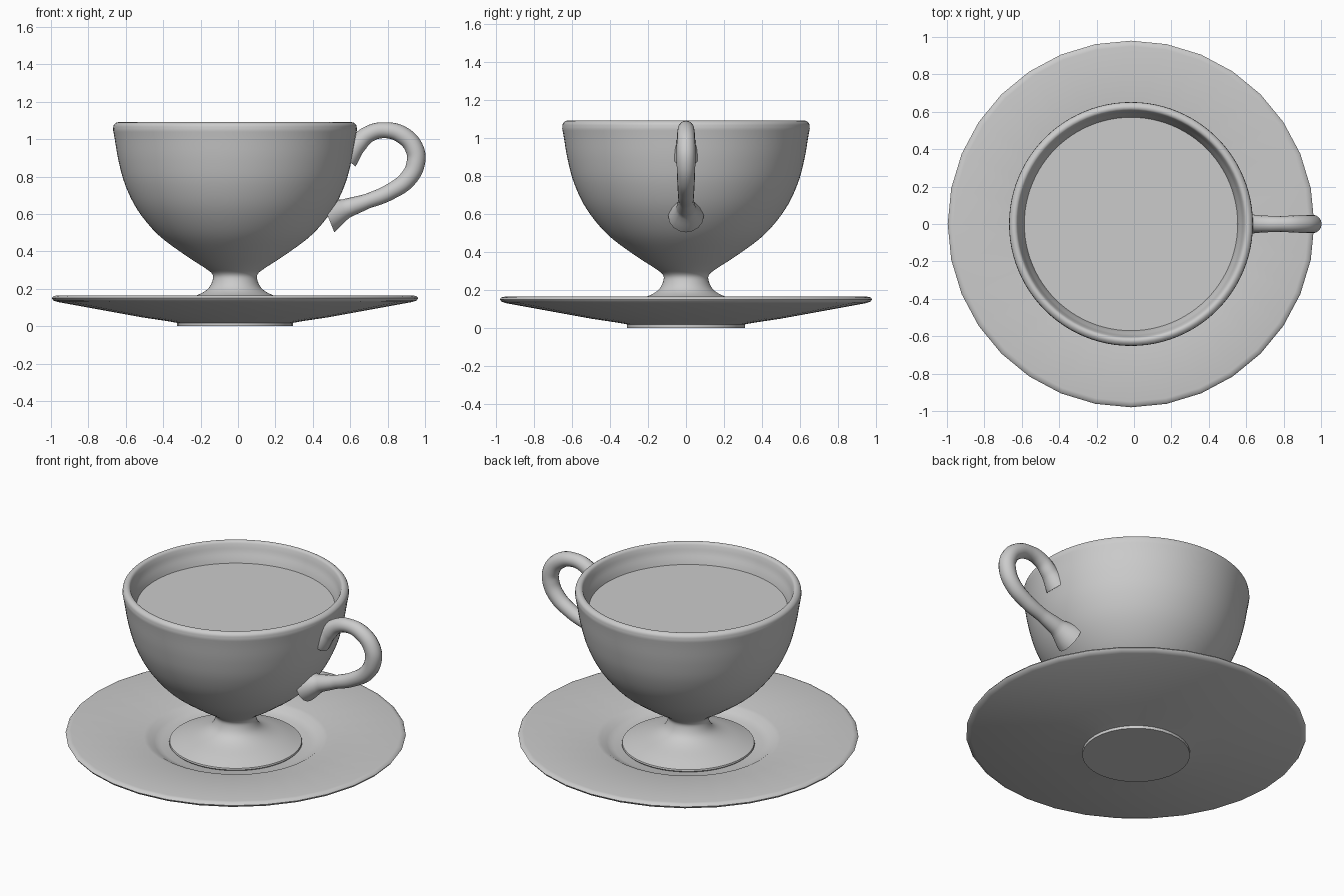
import bpy, bmesh, math
from mathutils import Vector

if "Cube" in bpy.data.objects:
    bpy.data.objects.remove(bpy.data.objects["Cube"])

CX = -0.016  # axis of cup and saucer


def smooth_path(pts, steps=4):
    """Catmull-Rom interpolation through profile points."""
    v = [Vector(p) for p in pts]
    v = [2 * v[0] - v[1]] + v + [2 * v[-1] - v[-2]]
    out = []
    for a, b, c, d in zip(v, v[1:], v[2:], v[3:]):
        for i in range(steps):
            t = i / steps
            out.append(0.5 * (2 * b + (c - a) * t + (2 * a - 5 * b + 4 * c - d) * t * t
                              + (3 * b - a - 3 * c + d) * t ** 3))
    return [tuple(p) for p in out] + [tuple(v[-2])]


def smooth(ob, angle):
    bpy.ops.object.select_all(action='DESELECT')
    ob.select_set(True)
    bpy.context.view_layer.objects.active = ob
    bpy.ops.object.shade_smooth_by_angle(angle=math.radians(angle))


def lathe(name, profile, segments, angle=40):
    bm = bmesh.new()
    vs = [bm.verts.new((r, 0, z)) for r, z in profile]
    es = [bm.edges.new(pair) for pair in zip(vs, vs[1:])]
    bmesh.ops.spin(bm, geom=vs + es, axis=(0, 0, 1), cent=(0, 0, 0),
                   angle=2 * math.pi, steps=segments)
    bmesh.ops.remove_doubles(bm, verts=bm.verts, dist=1e-5)
    bmesh.ops.recalc_face_normals(bm, faces=bm.faces)
    me = bpy.data.meshes.new(name)
    bm.to_mesh(me)
    bm.free()
    ob = bpy.data.objects.new(name, me)
    ob.location.x = CX
    bpy.context.collection.objects.link(ob)
    smooth(ob, angle)
    return ob


# Saucer with base disc, thin rounded rim and a well for the foot
lathe("saucer", [(0, 0), (.31, 0), (.31, .018), (.36, .027), (.5, .048), (.95, .13),
                 (.972, .138), (.98, .15), (.972, .16), (.95, .165), (.53, .132),
                 (.505, .127), (.47, .105), (.43, .09), (0, .085)], 32)

# Cup: foot, flared bowl, rolled rim and inside wall
foot_and_bowl = smooth_path([(.38, .107), (.3, .135), (.2, .167), (.145, .2), (.12, .245),
                             (.122, .28), (.165, .314), (.275, .386), (.412, .49),
                             (.52, .62), (.587, .755), (.623, .885), (.643, 1.0), (.652, 1.05)])
rim_and_inside = smooth_path([(.652, 1.05), (.648, 1.076), (.63, 1.09), (.612, 1.086),
                              (.602, 1.065), (.592, 1.03), (.568, .96), (.53, .78),
                              (.46, .62), (.3, .47), (.12, .38), (0, .37)])
lathe("cup", [(0, .09), (.375, .09), (.383, .098)] + foot_and_bowl + rim_and_inside[1:], 96)

# Liquid surface inside the cup
lathe("liquid", [(0, .968), (.572, .968)], 96)

# Handle: looped tube flaring where it meets the bowl (x, z, thickness)
path = [(.575, .90, 1.5), (.632, .965, 1.08), (.695, 1.025, .95), (.785, 1.048, .9),
        (.885, 1.018, 1), (.945, .945, 1.05), (.951, .875, 1.05), (.91, .79, 1),
        (.81, .717, .92), (.69, .668, .85), (.58, .63, 1.1), (.48, .59, 2)]
cu = bpy.data.curves.new("handle", 'CURVE')
cu.dimensions = '3D'
cu.bevel_depth = .047
cu.bevel_resolution = 6
cu.resolution_u = 8
cu.use_fill_caps = True
sp = cu.splines.new('BEZIER')
sp.bezier_points.add(len(path) - 1)
for bp, (x, z, r) in zip(sp.bezier_points, path):
    bp.co = (x, 0, z)
    bp.radius = r
    bp.handle_left_type = bp.handle_right_type = 'AUTO'
handle = bpy.data.objects.new("handle", cu)
bpy.context.collection.objects.link(handle)
bpy.ops.object.select_all(action='DESELECT')
handle.select_set(True)
bpy.context.view_layer.objects.active = handle
bpy.ops.object.convert(target='MESH')
smooth(bpy.context.view_layer.objects.active, 60)
